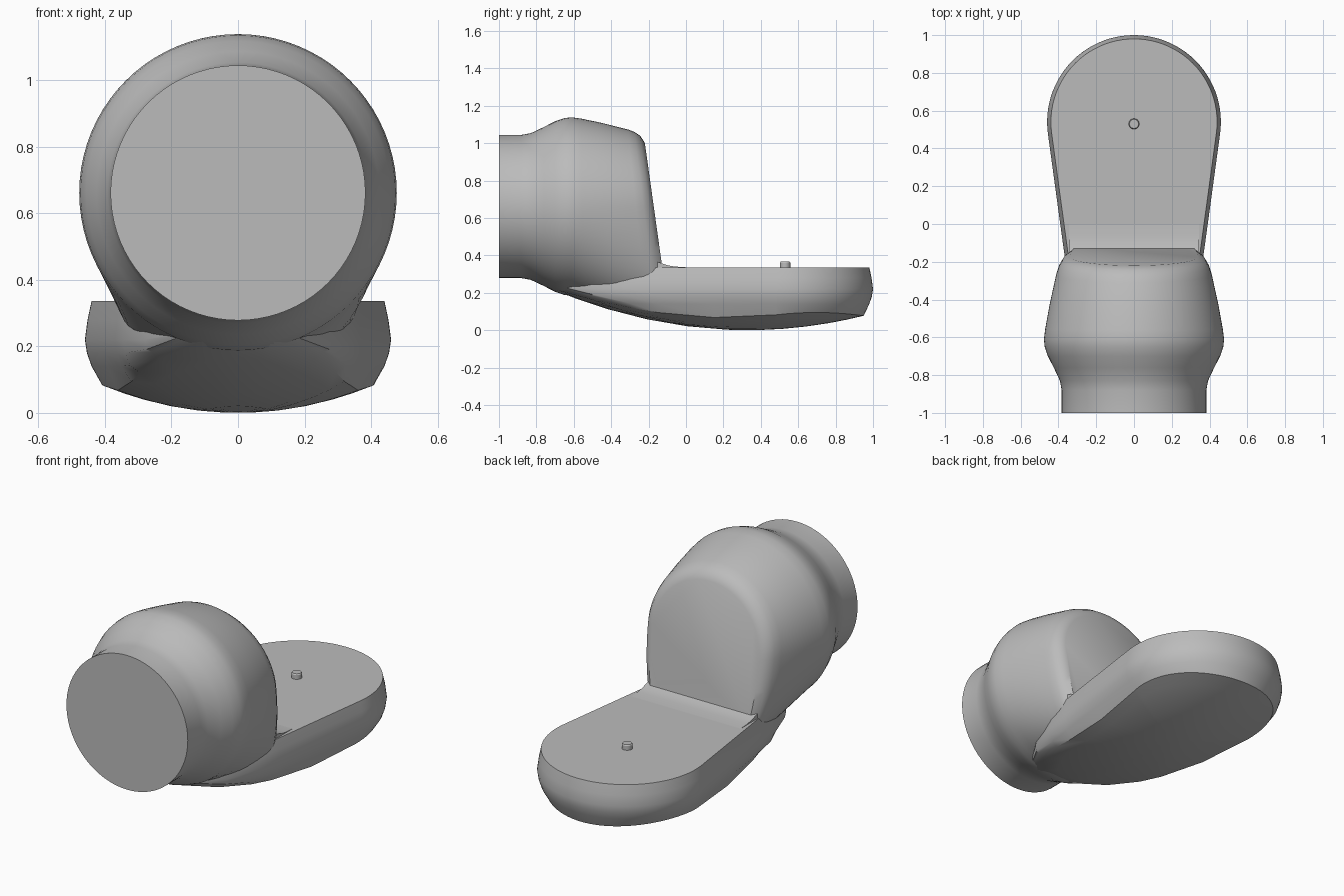
import bpy, bmesh, math
from math import sin, cos, pi, radians

cube = bpy.data.objects.get("Cube")
if cube:
    bpy.data.objects.remove(cube, do_unlink=True)

grey = bpy.data.materials.new("plain grey")
grey.use_nodes = True
colour = (0.5, 0.5, 0.5, 1)
grey.diffuse_color = colour
grey.node_tree.nodes["Principled BSDF"].inputs["Base Color"].default_value = colour


def loft(name, rings, angle=30):
    """Skin closed rings of equal length and cap both ends."""
    bm = bmesh.new()
    loops = [[bm.verts.new(p) for p in ring] for ring in rings]
    n = len(loops[0])
    for a, b in zip(loops, loops[1:]):
        for i in range(n):
            j = (i + 1) % n
            bm.faces.new((a[i], a[j], b[j], b[i]))
    bm.faces.new(loops[0])
    bm.faces.new(loops[-1])
    bmesh.ops.recalc_face_normals(bm, faces=bm.faces)
    mesh = bpy.data.meshes.new(name)
    bm.to_mesh(mesh)
    bm.free()
    mesh.materials.append(grey)
    obj = bpy.data.objects.new(name, mesh)
    bpy.context.collection.objects.link(obj)
    bpy.ops.object.select_all(action='DESELECT')
    obj.select_set(True)
    bpy.context.view_layer.objects.active = obj
    bpy.ops.object.shade_smooth_by_angle(angle=radians(angle))
    return obj


def belly(x, y):
    """Height of the shallow bowl-shaped underside."""
    return 0.47 * x * x + 0.2 * (y - 0.33) ** 2


# Bulbous head with a round neck: y, radius, backward lean, lower fullness
CENTRE = 0.661
STATIONS = [
    (-1.0, 0.383, 0, 1), (-0.88, 0.383, 0, 1), (-0.83, 0.392, 0, 1),
    (-0.76, 0.425, 0, 1), (-0.70, 0.456, 0, 1), (-0.65, 0.473, 0, 1),
    (-0.61, 0.477, 0, 1), (-0.56, 0.470, 0.01, 0.95), (-0.45, 0.447, 0.05, 0.8),
    (-0.31, 0.412, 0.10, 0.6), (-0.275, 0.398, 0.12, 0.52),
    (-0.245, 0.378, 0.13, 0.45), (-0.22, 0.34, 0.14, 0.4),
]


def head_ring(y, r, lean, full, n=80):
    top = CENTRE + r
    low = r if full == 1 else CENTRE - max(belly(0, y) + 0.01, 0.09)
    ring = []
    for i in range(n):
        a = 2 * pi * i / n
        c, s = cos(a), sin(a)
        if s >= 0:
            x, z = r * c, CENTRE + r * s
        else:
            x, z = r * math.copysign(abs(c) ** full, c), CENTRE + low * s
        ring.append((x, y + lean * (top - z), z))
    return ring


loft("rounded_head", [head_ring(*s) for s in STATIONS], 35)


# Tongue-shaped base with bulging sides
SIDE = [(0.411, 0.15), (0.37, -0.15), (0.345, -0.3), (0.28, -0.5), (0.15, -0.7)]


def outline(inset):
    r = 0.46 - inset
    arc = [radians(-8 + 196 * i / 48) for i in range(49)]
    pts = [(r * cos(a), 0.54 + r * sin(a)) for a in arc]
    right = [(x - inset, y) for x, y in SIDE]
    pts += [(-x, y) for x, y in right] + [(0, -0.8 + inset)]
    return pts + right[::-1]


rings = []
for level, inset in [(0.336, 0.02), (0.28, 0.008), (0.22, 0), (0.18, 0.006),
                     (0.14, 0.02)]:
    rings.append([(x, y, max(level, belly(x, y) + 0.1 * level))
                  for x, y in outline(inset)])
edge = outline(0.05)
for scale in (1, 0.85, 0.7, 0.5, 0.3, 0.1):
    ring = [(x * scale, 0.33 + (y - 0.33) * scale) for x, y in edge]
    rings.append([(x, y, belly(x, y)) for x, y in ring])
loft("tongue_base", rings)

# Small sweep where the head's flat back meets the base
sweep = [(-0.17, 0.3), (-0.17, 0.37), (-0.13, 0.357), (-0.10, 0.347),
         (-0.06, 0.340), (0, 0.336), (0, 0.3)]
loft("joint_sweep", [[(x, y, z) for y, z in sweep] for x in (-0.345, 0.345)])

# Locating pin on the base
loft("locating_pin", [[(r * cos(2 * pi * i / 32), 0.53 + r * sin(2 * pi * i / 32), z)
                       for i in range(32)]
                      for r, z in [(0.028, 0.32), (0.028, 0.36), (0.024, 0.366)]])
